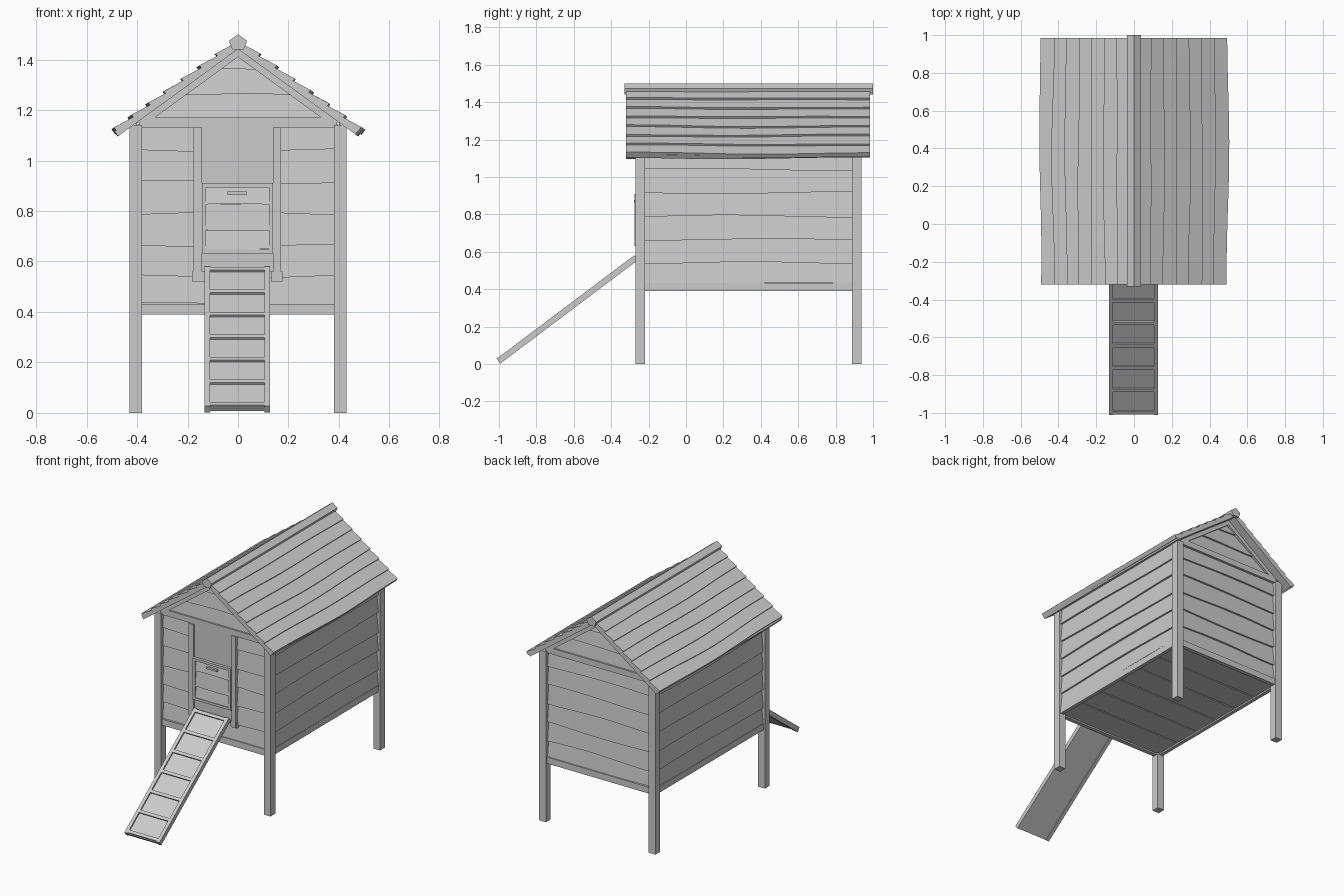
import bpy, bmesh, math, random
from mathutils import Vector

random.seed(4)
cube = bpy.data.objects.get("Cube")
if cube:
    bpy.data.objects.remove(cube)

wood = bpy.data.materials.new("grey wood")
wood.use_nodes = True
GREY = (0.6, 0.6, 0.6, 1)
wood.diffuse_color = GREY
wood.node_tree.nodes["Principled BSDF"].inputs["Base Color"].default_value = GREY

X, Y, Z = Vector((1, 0, 0)), Vector((0, 1, 0)), Vector((0, 0, 1))


def finish(name, bm):
    bmesh.ops.recalc_face_normals(bm, faces=bm.faces)
    mesh = bpy.data.meshes.new(name)
    bm.to_mesh(mesh)
    bm.free()
    mesh.materials.append(wood)
    obj = bpy.data.objects.new(name, mesh)
    bpy.context.collection.objects.link(obj)


def board(name, origin, along, up, out, length, height, thick, top_thick=None,
          wave=0, top_inset=0, segs=1, base=0, sag=None):
    """Long board: thicker lower edge, optional wavy lower edge and slanted ends."""
    top_thick = thick if top_thick is None else top_thick
    origin = Vector(origin)
    phase, freq = random.uniform(0, 6), random.uniform(4, 6)
    bm = bmesh.new()
    rings = []
    for i in range(segs + 1):
        t = i / segs
        low = wave * math.sin(phase + freq * t)
        shift = sag(t) if sag else 0
        ring = []
        for u, v in ((low, base), (low, thick), (height, top_thick), (height, base)):
            s = t * length if u < height else top_inset + t * (length - 2 * top_inset)
            ring.append(bm.verts.new(origin + along * s + up * (u + shift) + out * v))
        rings.append(ring)
    for a, b in zip(rings, rings[1:]):
        for k in range(4):
            bm.faces.new((a[k], a[(k + 1) % 4], b[(k + 1) % 4], b[k]))
    bm.faces.new(rings[0])
    bm.faces.new(rings[-1])
    finish(name, bm)


def box(name, x0, x1, y0, y1, z0, z1):
    board(name, (x0, y0, z0), X, Z, Y, x1 - x0, z1 - z0, y1 - y0)


def prism(name, profile, y0, y1):
    """Extrude an x-z outline along y."""
    bm = bmesh.new()
    face = bm.faces.new([bm.verts.new((x, y0, z)) for x, z in profile])
    new = bmesh.ops.extrude_face_region(bm, geom=[face])["geom"]
    bmesh.ops.translate(bm, vec=(0, y1 - y0, 0),
                        verts=[v for v in new if isinstance(v, bmesh.types.BMVert)])
    finish(name, bm)


# Legs
for side, x in (("left", 0.405), ("right", -0.405)):
    for end, y in (("front", -0.245), ("back", 0.912)):
        box(f"{end}_{side}_leg", x - 0.025, x + 0.025, y - 0.025, y + 0.025, 0, 1.14)

# Solid core of the house with its gables
SLOPE = 0.7265
prism("house_core", [(-0.4, 0.42), (0.4, 0.42), (0.4, 1.14), (0, 1.43), (-0.4, 1.14)],
      -0.235, 0.902)

# Overlapping wall planks
EDGES = (0.43, 0.54, 0.663, 0.79, 0.915, 1.04, 1.15)
for z0, z1 in zip(EDGES, EDGES[1:]):
    style = dict(thick=0.018, top_thick=0.006, wave=0.006, segs=8)
    h = z1 - z0 + 0.004
    for side, sx in (("left", 1), ("right", -1)):
        board(f"{side}_wall_plank", (sx * 0.4, -0.23, z0), Y, Z, X * sx, 1.13, h, **style)
    board("front_wall_plank", (-0.39, -0.235, z0), X, Z, -Y, 0.78, h, **style)
    board("back_wall_plank", (-0.39, 0.902, z0), X, Z, Y, 0.78, h, **style)

# Bottom rails
for side, x in (("left", 0.395), ("right", -0.42)):
    box(f"{side}_bottom_rail", x, x + 0.025, -0.23, 0.9, 0.39, 0.432)
for end, y in (("front", -0.26), ("back", 0.9)):
    box(f"{end}_bottom_rail", -0.39, 0.39, y, y + 0.028, 0.39, 0.432)

# Floor boards
for i in range(6):
    step = 1.13 / 6
    y = -0.232 + i * step
    box("floor_board", -0.397, 0.397, y, y + step - 0.008, 0.4, 0.425)

# Gable planks, beam and sloping trim
for end, y, out in (("front", -0.235, -Y), ("back", 0.902, Y)):
    for z0, z1 in ((1.16, 1.262), (1.262, 1.362), (1.362, 1.425)):
        half = (1.43 - z0) / SLOPE
        board(f"{end}_gable_plank", (-half, y, z0), X, Z, out, 2 * half, z1 - z0,
              0.016, 0.005, wave=0.003, top_inset=(z1 - z0) / SLOPE, segs=6)
    board(f"{end}_gable_beam", (-0.39, y, 1.13), X, Z, out, 0.78, 0.04, 0.026)
    y0, y1 = sorted((y, y + out.y * 0.026))
    for side, sx in (("left", 1), ("right", -1)):
        prism(f"{end}_{side}_gable_trim",
              [(0, 1.442), (sx * 0.4, 1.151), (sx * 0.36, 1.148), (0, 1.41)], y0, y1)

# Roof decks and lapped, gently sagging roof planks
ang = math.atan(SLOPE)
LEN = 0.47 / math.cos(ang)
PLANKS = 7
for side, sx in (("left", 1), ("right", -1)):
    up = Vector((-sx * math.cos(ang), 0, math.sin(ang)))
    out = Vector((sx * math.sin(ang), 0, math.cos(ang)))
    eave = Vector((sx * 0.47, -0.32, 1.1))
    board(f"{side}_roof_deck", eave, Y, up, out, 1.305, LEN, 0.024, wave=0.008, segs=12)
    for k in range(PLANKS):
        step = LEN / PLANKS
        sag = lambda t, k=k: -0.012 * math.sin(math.pi * t) ** 2 * math.sin(2.5 * t + k * 0.25)
        board(f"{side}_roof_plank", eave + up * k * step, Y, up, out, 1.305,
              step + 0.012, 0.038, 0.025, wave=0.004, segs=12, base=0.012, sag=sag)

# Ridge beam
prism("ridge_beam", [(-0.022, 1.44), (0.022, 1.44), (0.036, 1.474), (0, 1.5), (-0.036, 1.474)],
      -0.33, 1.0)

# Doorway posts with feet, panel above the door
for side, x0, x1 in (("left", 0.138, 0.17), ("right", -0.178, -0.143)):
    box(f"{side}_door_post", x0, x1, -0.268, -0.23, 0.52, 1.13)
box("left_post_foot", 0.13, 0.176, -0.266, -0.23, 0.52, 0.56)
box("right_post_foot", -0.182, -0.13, -0.266, -0.23, 0.52, 0.56)
box("upper_door_panel", -0.143, 0.138, -0.256, -0.23, 0.9, 1.13)
box("door_sill", -0.143, 0.138, -0.258, -0.23, 0.56, 0.632)

# Sliding door: frame, planks and handle
for x in (-0.143, 0.122):
    box("door_stile", x, x + 0.016, -0.275, -0.24, 0.632, 0.91)
for z in (0.632, 0.894):
    box("door_rail", -0.127, 0.122, -0.275, -0.24, z, z + 0.016)
for z0, z1 in ((0.648, 0.722), (0.722, 0.828), (0.828, 0.894)):
    board("door_plank", (-0.127, -0.24, z0), X, Z, -Y, 0.249, z1 - z0, 0.031, 0.02,
          wave=0.002, segs=3)
box("door_handle", -0.042, 0.036, -0.278, -0.255, 0.864, 0.877)

# Ramp: base board, side rails and rungs
foot, head = Vector((0, -1.0, 0.012)), Vector((0, -0.265, 0.565))
run = (head - foot).normalized()
normal = X.cross(run)
length = (head - foot).length
box_up = dict(along=run, up=X, out=normal, length=length)
board("ramp_base", foot - X * 0.112, height=0.22, thick=0.01, base=-0.006, **box_up)
for side, x in (("left", 0.105), ("right", -0.132)):
    board(f"ramp_{side}_rail", foot + X * x, height=0.022, thick=0.02, base=-0.012, **box_up)
for i in range(7):
    at = foot + run * (0.005 + i * (length - 0.03) / 6) - X * 0.112
    board("ramp_rung", at, X, run, normal, 0.22, 0.02, 0.02)
